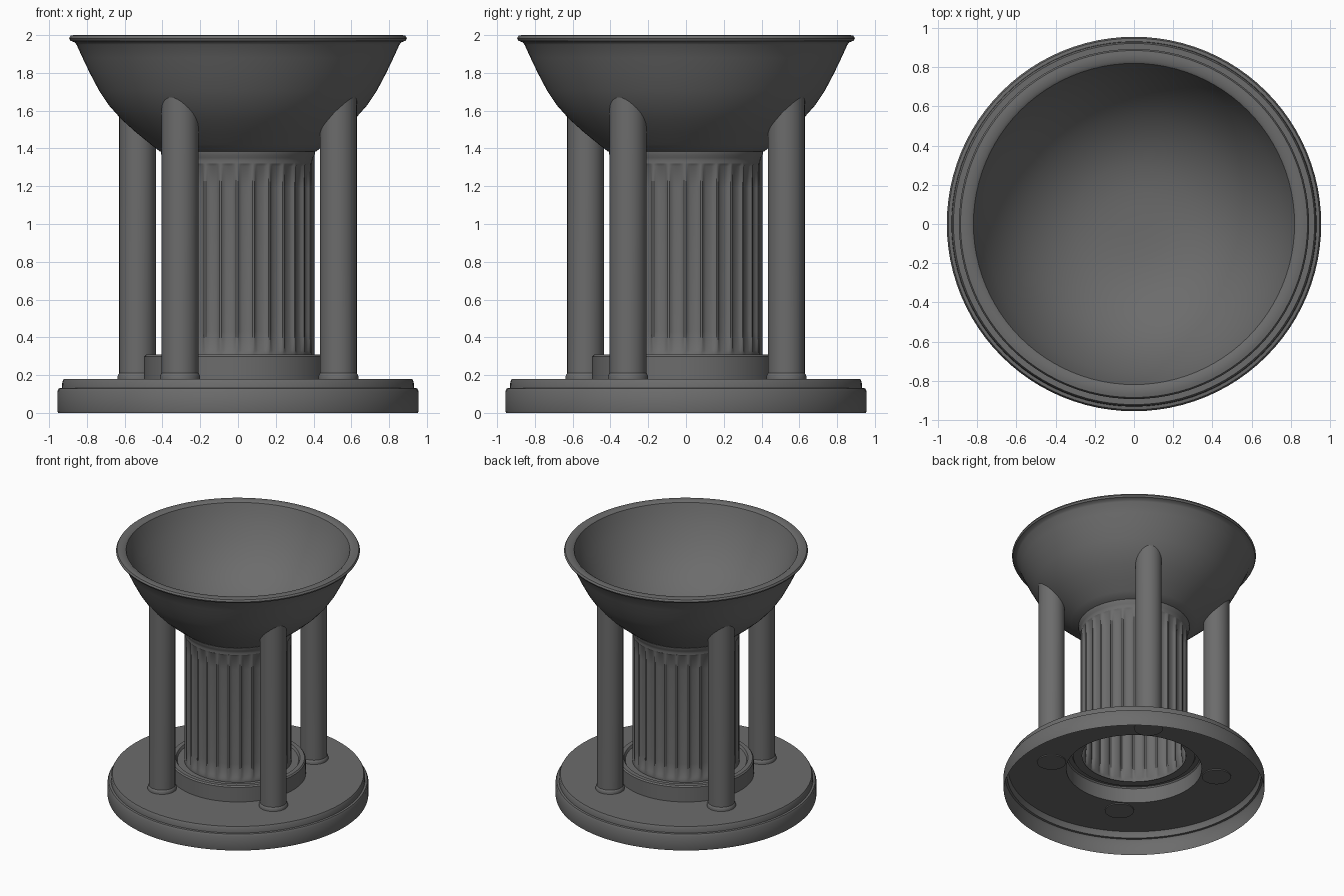
import bpy, bmesh, math
from math import sin, cos, pi, radians

if "Cube" in bpy.data.objects:
    bpy.data.objects.remove(bpy.data.objects["Cube"])

# Dark grey material shared by all parts
STONE = bpy.data.materials.new("dark_stone")
STONE.diffuse_color = (0.15, 0.15, 0.15, 1)
STONE.use_nodes = True
STONE.node_tree.nodes["Principled BSDF"].inputs["Base Color"].default_value = STONE.diffuse_color


def grid_object(name, rings, cap=False, angle=35):
    """Skin closed rings of points; optionally cap the first ring."""
    bm = bmesh.new()
    rows = [[bm.verts.new(p) for p in ring] for ring in rings]
    n = len(rows[0])
    for a, b in zip(rows, rows[1:]):
        for i in range(n):
            j = (i + 1) % n
            bm.faces.new((a[i], a[j], b[j], b[i]))
    if cap:
        bm.faces.new(rows[0][::-1])
    bmesh.ops.remove_doubles(bm, verts=bm.verts, dist=1e-5)
    me = bpy.data.meshes.new(name)
    bm.to_mesh(me)
    bm.free()
    me.materials.append(STONE)
    ob = bpy.data.objects.new(name, me)
    bpy.context.collection.objects.link(ob)
    bpy.ops.object.select_all(action='DESELECT')
    ob.select_set(True)
    bpy.context.view_layer.objects.active = ob
    bpy.ops.object.shade_smooth_by_angle(angle=radians(angle))
    return ob


def circle(r, z, n, cx=0, cy=0):
    return [(cx + r * cos(2 * pi * i / n), cy + r * sin(2 * pi * i / n), z)
            for i in range(n)]


def lathe(name, profile, n=96):
    return grid_object(name, [circle(r, z, n) for r, z in profile])


# Base and raised plinth: one open shell, hollow underneath
lathe("base_shell", [
    (0.953, 0.0), (0.956, 0.01), (0.956, 0.115), (0.948, 0.13), (0.932, 0.132),
    (0.93, 0.165), (0.922, 0.18), (0.497, 0.18), (0.497, 0.298), (0.488, 0.308),
    (0.455, 0.308), (0.445, 0.29), (0.38, 0.29)])

# Bowl: outer wall, rolled rim, inner wall
OUTER = [(0.385, 1.38), (0.415, 1.385), (0.46, 1.42), (0.54, 1.485), (0.62, 1.557),
         (0.685, 1.63), (0.735, 1.705), (0.785, 1.80), (0.823, 1.88), (0.855, 1.95)]
RIM = [(0.865, 1.962), (0.887, 1.97), (0.894, 1.983), (0.886, 1.997), (0.87, 2.0),
       (0.835, 2.0), (0.82, 1.99)]
INNER = [(0.80, 1.93), (0.76, 1.84), (0.70, 1.735), (0.63, 1.64), (0.55, 1.56),
         (0.43, 1.475), (0.30, 1.425), (0.18, 1.405), (0.08, 1.40), (0.0, 1.40)]
lathe("bowl", OUTER + RIM + INNER)

# Fluted hollow central column
FLUTES, PER = 28, 8


def fluted(z, r, depth):
    pts = []
    for i in range(FLUTES * PER):
        t = (i % PER) / (PER - 1)
        d = depth * max(0, 1 - (2 * t - 1) ** 2) ** 0.5
        a = 2 * pi * i / (FLUTES * PER)
        pts.append(((r - d) * cos(a), (r - d) * sin(a), z))
    return pts


R = 0.393
grid_object("fluted_column", [
    fluted(0.29, R, 0), fluted(0.315, R, 0), fluted(0.33, R, 0.010),
    fluted(0.43, R, 0.020), fluted(1.19, R, 0.020), fluted(1.305, R, 0.010),
    fluted(1.32, R, 0)])

# Moulding under the bowl
lathe("column_capital", [(R, 1.32), (0.393, 1.335), (0.396, 1.35), (0.406, 1.365),
                         (0.408, 1.385)])


def bowl_height(r):
    for (r0, z0), (r1, z1) in zip(OUTER, OUTER[1:]):
        if r0 <= r <= r1:
            return z0 + (z1 - z0) * (r - r0) / (r1 - r0)
    return OUTER[-1][1]


# Four slender pillars, their tops trimmed to the bowl
for k in range(4):
    a = radians(-30 + 90 * k)
    cx, cy = 0.614 * cos(a), 0.614 * sin(a)
    rings = [circle(r, z, 40, cx, cy) for r, z in
             [(0.106, 0.172), (0.106, 0.192), (0.103, 0.203), (0.097, 0.21)]]
    top = [(x, y, bowl_height(math.hypot(x, y)) + 0.002)
           for x, y, _ in circle(0.097, 0, 40, cx, cy)]
    grid_object(f"pillar_{k + 1}", rings + [top], cap=True)
